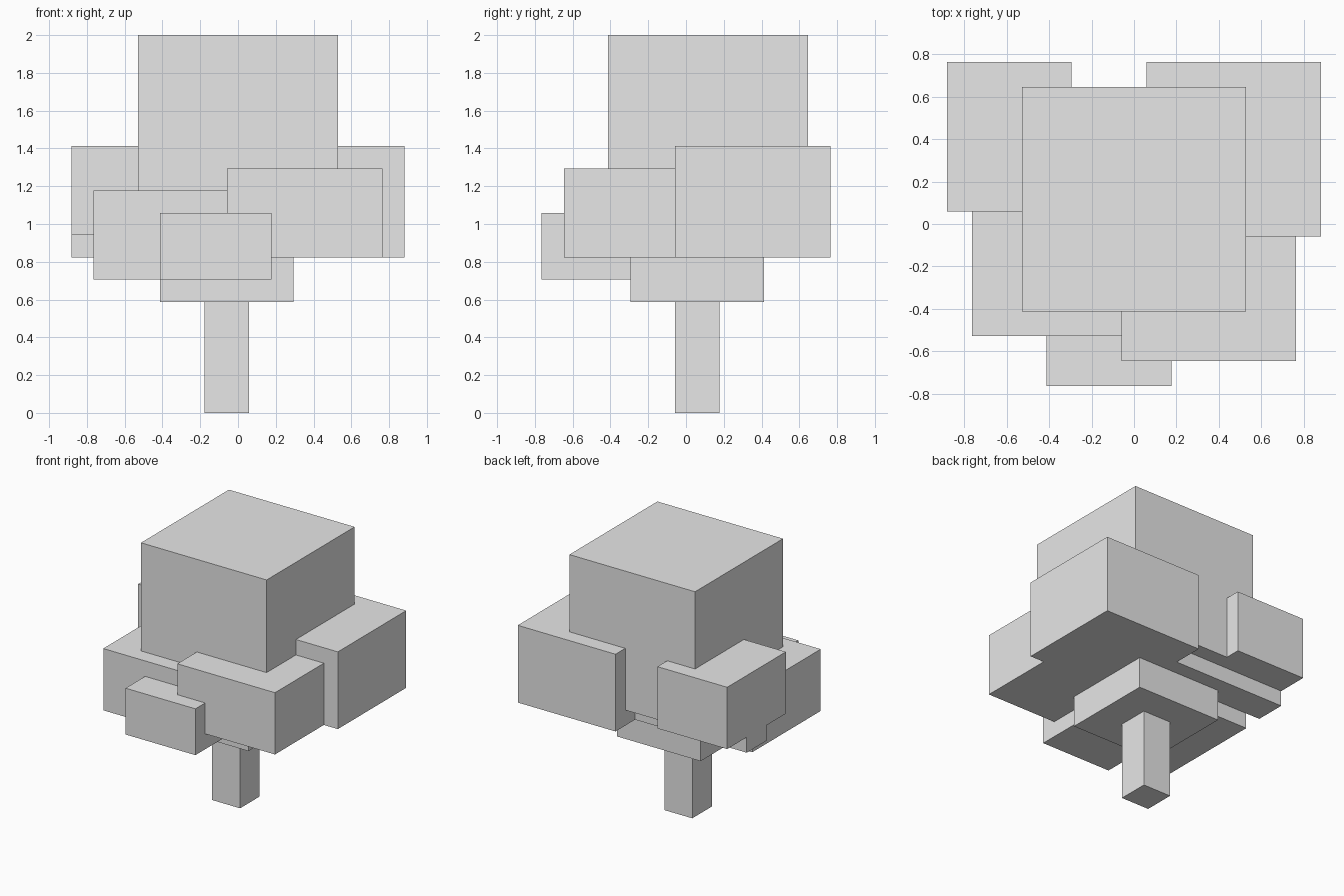
import bpy
import bmesh
from mathutils import Vector

cube = bpy.data.objects.get("Cube")
if cube:
    bpy.data.objects.remove(cube, do_unlink=True)

UNIT = 2 / 17  # one block of the grid the tree is built on

# Single flat colour
grey = bpy.data.materials.new("light_grey")
grey.use_nodes = True
grey.diffuse_color = (0.8, 0.8, 0.8, 1)
grey.node_tree.nodes["Principled BSDF"].inputs["Base Color"].default_value = (0.8, 0.8, 0.8, 1)


def block(name, corner, size):
    """Box from its lowest corner and its size, both in grid units."""
    corner, size = Vector(corner), Vector(size)
    mesh = bpy.data.meshes.new(name)
    bm = bmesh.new()
    bmesh.ops.create_cube(bm, size=1)
    bmesh.ops.scale(bm, vec=size * UNIT, verts=bm.verts)
    bm.to_mesh(mesh)
    bm.free()
    mesh.materials.append(grey)
    obj = bpy.data.objects.new(name, mesh)
    obj.location = (corner + size / 2) * UNIT
    bpy.context.collection.objects.link(obj)
    return obj


# Trunk and the foliage collar around its top
block("trunk", (-1.5, -0.5, 0), (2, 2, 5))
block("foliage_base", (-3.5, -2.5, 5), (6, 6, 3))

# Crown
block("foliage_crown", (-4.5, -3.5, 8), (9, 9, 9))

# Side clumps, front to back
block("foliage_front_small", (-3.5, -6.5, 6), (5, 5, 3))
block("foliage_front_left", (-0.5, -5.5, 7), (7, 7, 4))
block("foliage_front_right", (-6.5, -4.5, 6), (7, 7, 4))
block("foliage_back_left", (0.5, -0.5, 7), (7, 7, 5))
block("foliage_back_right", (-7.5, 0.5, 8), (5, 6, 4))

# Low ledge under the back clump
block("foliage_back_ledge", (-7.5, 2.5, 7), (8, 2, 1))
